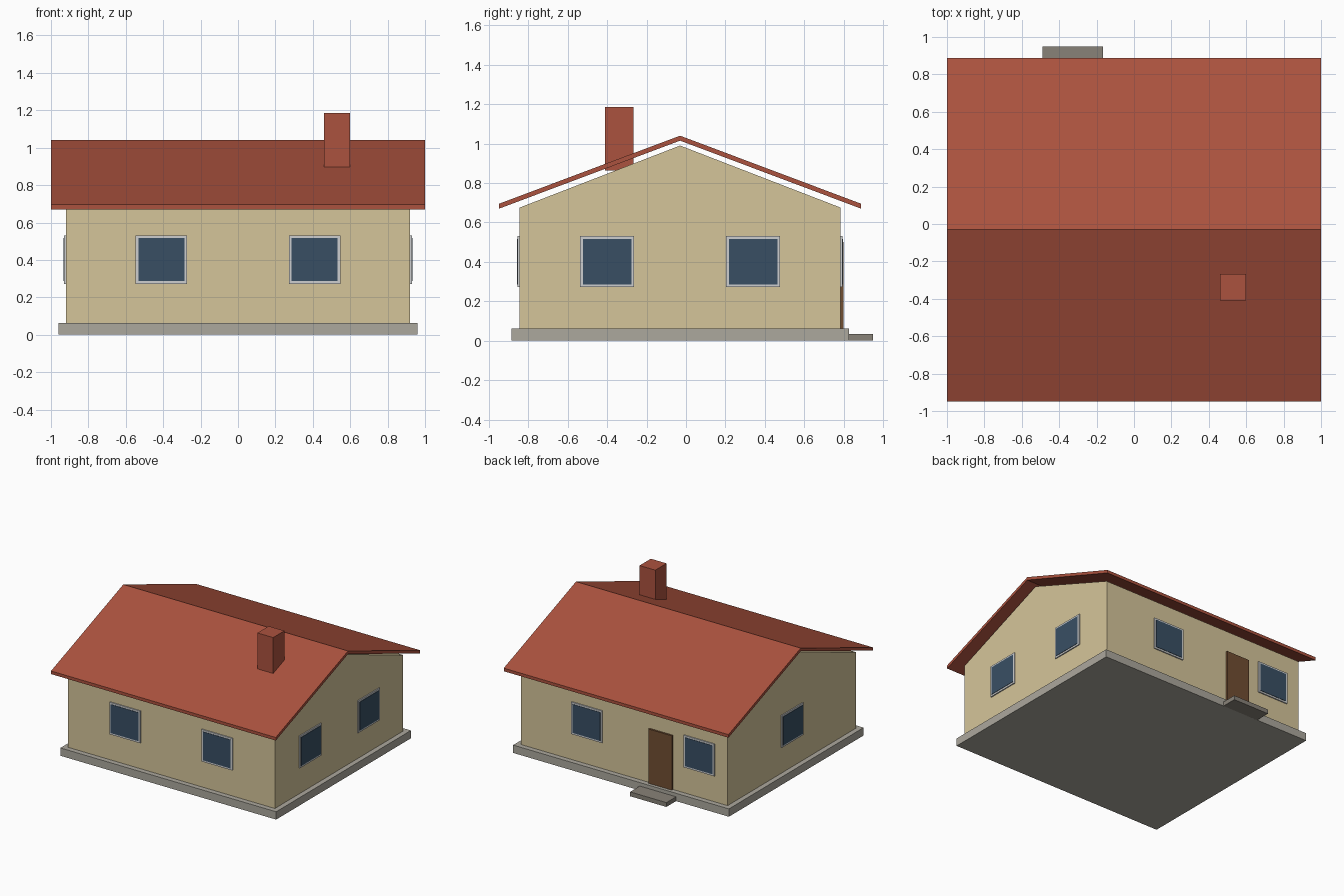
import bpy
import bmesh
from math import pi
from mathutils import Matrix, Vector

cube = bpy.data.objects.get("Cube")
if cube:
    bpy.data.objects.remove(cube, do_unlink=True)


def material(name, *rgb):
    # sRGB bytes to linear
    lin = [((c / 255 + 0.055) / 1.055) ** 2.4 for c in rgb] + [1]
    m = bpy.data.materials.new(name)
    m.use_nodes = True
    m.diffuse_color = lin
    m.node_tree.nodes["Principled BSDF"].inputs["Base Color"].default_value = lin
    return m


PLASTER = material("cream plaster", 213, 197, 154)
TILE = material("red tile", 171, 82, 62)
STONE = material("pale stone", 172, 168, 157)
SLAB = material("dark stone", 136, 130, 120)
FRAME = material("light grey frame", 205, 207, 208)
GLASS = material("blue glass", 57, 79, 100)
WOOD = material("brown wood", 113, 78, 50)

MID = -0.03          # y of the ridge line
WALL_X, WALL_Y = 0.92, 0.815
BASE_TOP = 0.063


def finish(name, bm, mat, matrix=None):
    bmesh.ops.recalc_face_normals(bm, faces=bm.faces[:])
    if matrix:
        bm.transform(matrix)
    mesh = bpy.data.meshes.new(name)
    bm.to_mesh(mesh)
    bm.free()
    mesh.materials.append(mat)
    obj = bpy.data.objects.new(name, mesh)
    bpy.context.collection.objects.link(obj)
    return obj


def box(name, mat, x, y, z, matrix=None):
    """Box from (min, max) pairs on each axis."""
    bm = bmesh.new()
    bmesh.ops.create_cube(bm, size=1)
    for v in bm.verts:
        v.co = [(a + b) / 2 + c * (b - a) for (a, b), c in zip((x, y, z), v.co)]
    return finish(name, bm, mat, matrix)


def prism(name, mat, profile, half):
    """Extrude a (y, z) profile along x."""
    bm = bmesh.new()
    face = bm.faces.new([bm.verts.new((-half, MID + y, z)) for y, z in profile])
    out = bmesh.ops.extrude_face_region(bm, geom=[face])["geom"]
    moved = [g for g in out if isinstance(g, bmesh.types.BMVert)]
    bmesh.ops.translate(bm, verts=moved, vec=(2 * half, 0, 0))
    return finish(name, bm, mat)


# Body of the house
box("foundation", STONE, (-0.96, 0.96), (MID - 0.856, MID + 0.856), (0, BASE_TOP))
prism("walls", PLASTER, [(-WALL_Y, BASE_TOP), (WALL_Y, BASE_TOP),
                         (WALL_Y, 0.675), (0, 0.99), (-WALL_Y, 0.675)], WALL_X)

# Roof and chimney
prism("roof", TILE, [(-0.918, 0.67), (0, 1.015), (0.918, 0.67),
                     (0.918, 0.695), (0, 1.04), (-0.918, 0.695)], 1)
box("chimney", TILE, (0.46, 0.60), (-0.41, -0.267), (0.863, 1.186))


def place(side, along):
    """Matrix whose -y axis points out of the wall, at a world x or y position."""
    angle, spot = {
        "front": (0, (along, MID - WALL_Y, 0)),
        "right": (pi / 2, (WALL_X, along, 0)),
        "back": (pi, (along, MID + WALL_Y, 0)),
        "left": (-pi / 2, (-WALL_X, along, 0)),
    }[side]
    return Matrix.Translation(Vector(spot)) @ Matrix.Rotation(angle, 4, "Z")


# Windows on all four walls
windows = {"front": (-0.41, 0.41), "right": (MID - 0.37, MID + 0.37),
           "back": (0.33, -0.67), "left": (MID,)}
for side, spots in windows.items():
    for i, along in enumerate(spots, 1):
        m = place(side, along)
        box(f"{side}_window_frame_{i}", FRAME, (-0.137, 0.137), (-0.009, 0.01), (0.272, 0.53), m)
        box(f"{side}_window_glass_{i}", GLASS, (-0.123, 0.123), (-0.012, 0), (0.286, 0.516), m)

# Back door and its step
box("back_door", WOOD, (-0.105, 0.105), (-0.015, 0.01), (BASE_TOP, 0.5), place("back", -0.33))
box("door_step", SLAB, (-0.49, -0.167), (0.82, 0.949), (0, 0.035))
